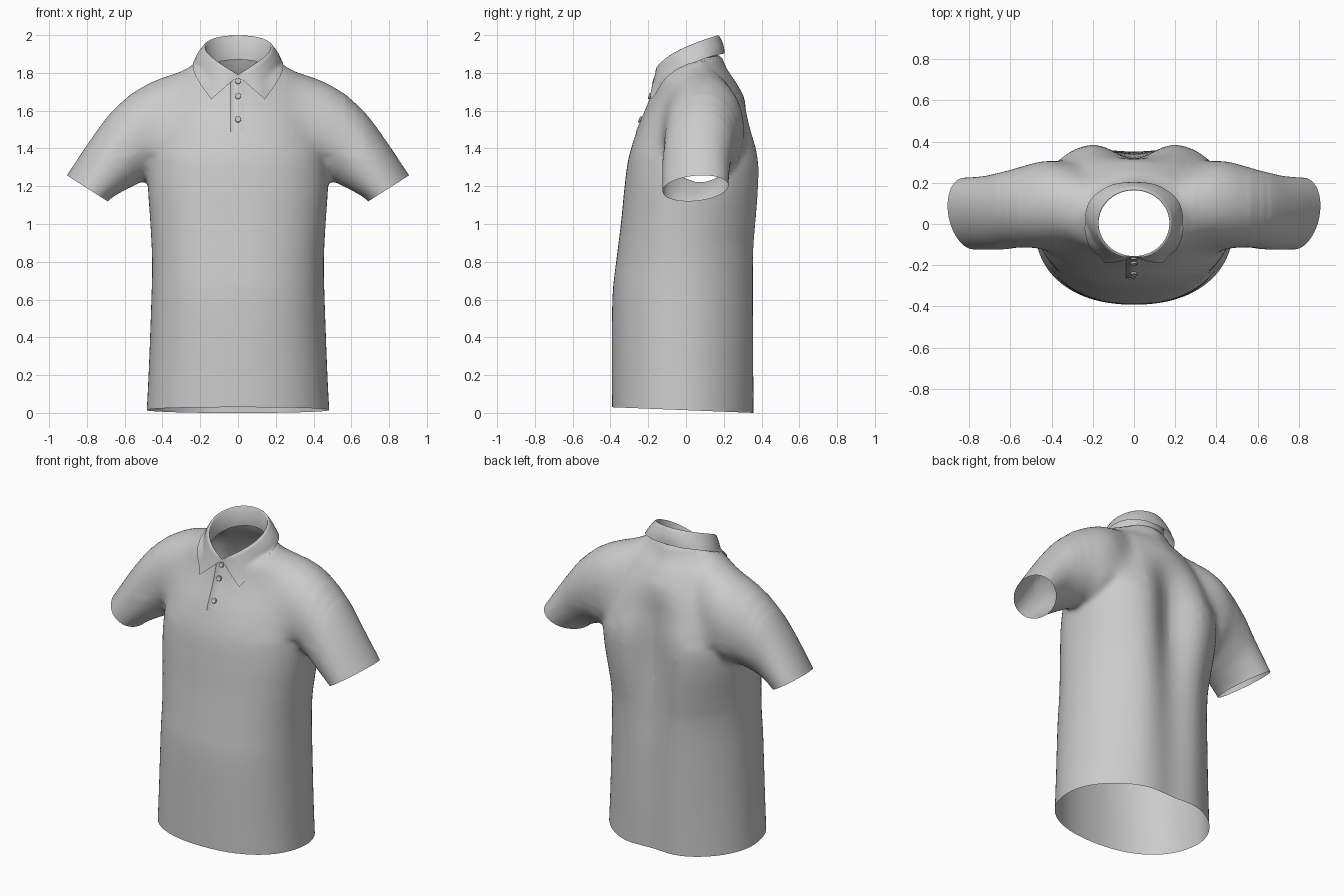
import bpy, bmesh, math
from mathutils import Vector, Matrix
from mathutils.bvhtree import BVHTree

if "Cube" in bpy.data.objects:
    bpy.data.objects.remove(bpy.data.objects["Cube"])


def spline(pts, steps):
    """Catmull-Rom samples through points of any dimension."""
    p = [Vector(q) for q in pts]
    out = []
    for i in range(len(p) - 1):
        a, b, c, d = p[max(i - 1, 0)], p[i], p[i + 1], p[min(i + 2, len(p) - 1)]
        for k in range(steps):
            t = k / steps
            out.append(b + (c - a) * (t / 2) + (a * 2 - b * 5 + c * 4 - d) * (t * t / 2)
                       + (b * 3 - a - c * 3 + d) * (t ** 3 / 2))
    return out + [p[-1]]


def loft(bm, rows, closed=True, caps=False):
    rings = [[bm.verts.new(v) for v in r] for r in rows]
    n = len(rings[0])
    for a, b in zip(rings, rings[1:]):
        for i in range(n if closed else n - 1):
            j = (i + 1) % n
            bm.faces.new((a[i], a[j], b[j], b[i]))
    if caps:
        bm.faces.new(rings[0])
        bm.faces.new(rings[-1])


def finish(bm, name):
    me = bpy.data.meshes.new(name)
    bm.to_mesh(me)
    bm.free()
    for f in me.polygons:
        f.use_smooth = True
    ob = bpy.data.objects.new(name, me)
    bpy.context.collection.objects.link(ob)
    return ob


def clamp(v):
    return max(0.0, min(1.0, v))


def spow(v, e):
    return math.copysign(abs(v) ** e, v)


# Torso sections: height, half width, front y, back y, depth of centre-back fold
TORSO = [(-.1, .49, -.391, .392, .04), (.2, .474, -.392, .394, .045), (.6, .459, -.39, .40, .06),
         (.8, .455, -.37, .406, .075), (1, .464, -.345, .418, .095), (1.2, .477, -.325, .424, .108),
         (1.35, .472, -.304, .416, .1), (1.5, .46, -.258, .375, .06), (1.6, .45, -.215, .342, .025),
         (1.68, .435, -.184, .305, 0), (1.76, .42, -.163, .26, 0), (1.8, .33, -.15, .23, 0),
         (1.85, .24, -.14, .205, 0), (1.92, .187, -.13, .18, 0), (2, .17, -.12, .16, 0)]


def torso_ring(s, n=72):
    z, a, yf, yb, fold = s
    yc = .05 * clamp((z - 1) / .6)
    drop = .85 * clamp((z - 1.4) / .36)
    ef = 2 / (2.25 - .9 * drop)
    eb = 2 / (1.9 + .45 * clamp((z - .9) / .4) - drop)
    ring = []
    for i in range(n):
        t = math.tau * i / n
        back = math.sin(t) > 0
        e = eb if back else ef
        x, sy = a * spow(math.cos(t), e), spow(math.sin(t), e)
        y = yc + sy * ((yb - yc) if back else (yc - yf))
        if back:
            y -= max(fold, 0) * math.exp(-(x / .14) ** 2)
        ring.append((x, y, z))
    return ring


# Sleeve sections: top x, z, bottom x, z, centre y, half depth
SLEEVE = [(.2, 1.835, .28, 1.34, .06, .17), (.31, 1.81, .35, 1.28, .09, .205), (.425, 1.775, .42, 1.235, .1, .22),
          (.55, 1.71, .50, 1.225, .085, .205), (.665, 1.6, .555, 1.20, .07, .192),
          (.775, 1.455, .615, 1.17, .055, .18), (.907, 1.257, .69, 1.12, .05, .172),
          (.962, 1.175, .745, 1.038, .05, .17)]


def sleeve_ring(s, side, n=40):
    tx, tz, bx, bz, yc, hd = s
    skew = .08 * clamp((tx - .5) / .4)
    ring = []
    for i in range(n):
        t = math.tau * i / n
        k = math.cos(t) / 2
        ring.append((side * ((tx + bx) / 2 + (tx - bx) * k), yc + hd * math.sin(t) + skew * k,
                     (tz + bz) / 2 + (tz - bz) * k))
    return ring


# Body: torso and sleeves fused into one smooth cloth surface
bm = bmesh.new()
loft(bm, [torso_ring(s) for s in spline(TORSO, 5)], caps=True)
for side in (-1, 1):
    loft(bm, [sleeve_ring(s, side) for s in spline(SLEEVE, 5)], caps=True)
bmesh.ops.recalc_face_normals(bm, faces=bm.faces)
raw = finish(bm, "body_base")
raw.hide_render = True
m = raw.modifiers.new("fuse", 'REMESH')
m.mode = 'VOXEL'
m.voxel_size = .016
m = raw.modifiers.new("soften", 'SMOOTH')
m.factor = .5
m.iterations = 10
bm = bmesh.new()
bm.from_object(raw, bpy.context.evaluated_depsgraph_get())
bpy.data.objects.remove(raw)

# Blend the shoulder seams, more strongly towards the seam itself
for lo, hi, z0, rounds in ((.22, .66, 1.36, 20), (.26, .62, 1.38, 20), (.3, .56, 1.42, 20)):
    seam = [v for v in bm.verts if lo < abs(v.co.x) < hi and v.co.z > z0]
    for _ in range(rounds):
        bmesh.ops.smooth_vert(bm, verts=seam, factor=.5, use_axis_x=True, use_axis_y=True, use_axis_z=True)


def cut(bm, test, co, no):
    faces = [f for f in bm.faces if test(f.calc_center_median())]
    geom = set(faces)
    for f in faces:
        geom.update(f.verts)
        geom.update(f.edges)
    bmesh.ops.bisect_plane(bm, geom=list(geom), plane_co=co, plane_no=no, clear_outer=True)


# Hem and cuff openings
cut(bm, lambda c: c.z < .3, (0, -.39, .03), (0, -.04, -1))
for side in (-1, 1):
    cut(bm, lambda c: c.x * side > .56, (side * .69, 0, 1.12), (side * .137, 0, -.215))


# Neck opening, trimmed to a clean ellipse that rises towards the back
def neck(v):
    return math.hypot(v.x / .182, (v.y - .01) / .167)


def neck_z(v):
    u = clamp((v.y + .157) / .334)
    return 1.782 + .17 * u - .06 * u * u


bmesh.ops.delete(bm, geom=[v for v in bm.verts if v.co.z > 1.6 and
                           (neck(v.co) < 1 or (neck(v.co) < 1.3 and v.co.z > neck_z(v.co)))], context='VERTS')
for v in bm.verts:
    if v.is_boundary and v.co.z > 1.6 and abs(v.co.x) < .3:
        r = neck(v.co)
        v.co.x /= r
        v.co.y = .01 + (v.co.y - .01) / r
        v.co.z = neck_z(v.co)
bm.normal_update()
tree = BVHTree.FromBMesh(bm)
finish(bm, "shirt_body")

# Collar: inner stand, fold and turned-down leaf for each half
N = 40
LEAF = [(.142, -.19, 1.66), (.205, -.085, 1.755), (.237, .03, 1.845), (.205, .125, 1.885),
        (.11, .19, 1.9), (0, .205, 1.902)]
edge = spline(LEAF, N // 5)
bm = bmesh.new()
for side in (-1, 1):
    cols = []
    for i in range(N + 1):
        t = math.pi * i / N
        out = Vector((math.sin(t), -math.cos(t), 0))
        u = (1 - math.cos(t)) / 2
        fold = Vector((.172 * out.x, .004 + .16 * out.y, 1.785 + .209 * u ** .48))
        base = Vector((.18 * out.x, .006 + .165 * out.y, 1.745 + .125 * u))
        col = [base, fold, fold + out * .005 + Vector((0, 0, .005))]
        roll = fold + out * (.004 + .009 * clamp(i / 5))
        for j in range(9):
            k = j / 8
            p = roll.lerp(edge[i], k) + out * .007 * math.sin(math.pi * k)
            loc, no, _, _ = tree.find_nearest(p)
            if k > .2 and u < .6 and (p - loc).dot(no) < .008 and (p - loc).length < .08:
                p = loc + no * .008
            col.append(p)
        cols.append([Vector((c.x * side, c.y, c.z)) for c in col])
    loft(bm, cols, closed=False)
bmesh.ops.remove_doubles(bm, verts=bm.verts, dist=.0005)
bmesh.ops.recalc_face_normals(bm, faces=bm.faces)
finish(bm, "collar")


def front_hit(x, z):
    loc, no, _, _ = tree.ray_cast(Vector((x, -1, z)), Vector((0, 1, 0)))
    return (loc, no) if loc and loc.y < 0 else (Vector((x, -.155, z)), Vector((0, -1, 0)))


# Button placket lying on the chest, its right side merging into the cloth
bm = bmesh.new()
rows = []
for i in range(15):
    z = 1.49 + .275 * i / 14
    row = []
    for x, lift in ((-.04, 0), (-.0395, .003), (0, .003), (.02, .002), (.04, -.001)):
        loc, no = front_hit(x, z)
        row.append(loc + no * lift)
    rows.append(row)
loft(bm, rows, closed=False)
bmesh.ops.recalc_face_normals(bm, faces=bm.faces)
finish(bm, "button_placket")

# Buttons: turned discs with a raised rim
PROFILE = [(.016, 0), (.017, .006), (.014, .01), (.011, .007), (.001, .007)]
for n, z in enumerate((1.755, 1.675, 1.55)):
    loc, no = front_hit(0, z)
    bm = bmesh.new()
    loft(bm, [[(r * math.cos(math.tau * i / 20), r * math.sin(math.tau * i / 20), h) for i in range(20)]
              for r, h in PROFILE], caps=True)
    bmesh.ops.recalc_face_normals(bm, faces=bm.faces)
    bm.transform(Matrix.Translation(loc + no * .003) @ no.to_track_quat('Z', 'Y').to_matrix().to_4x4())
    finish(bm, f"button_{n + 1}")
